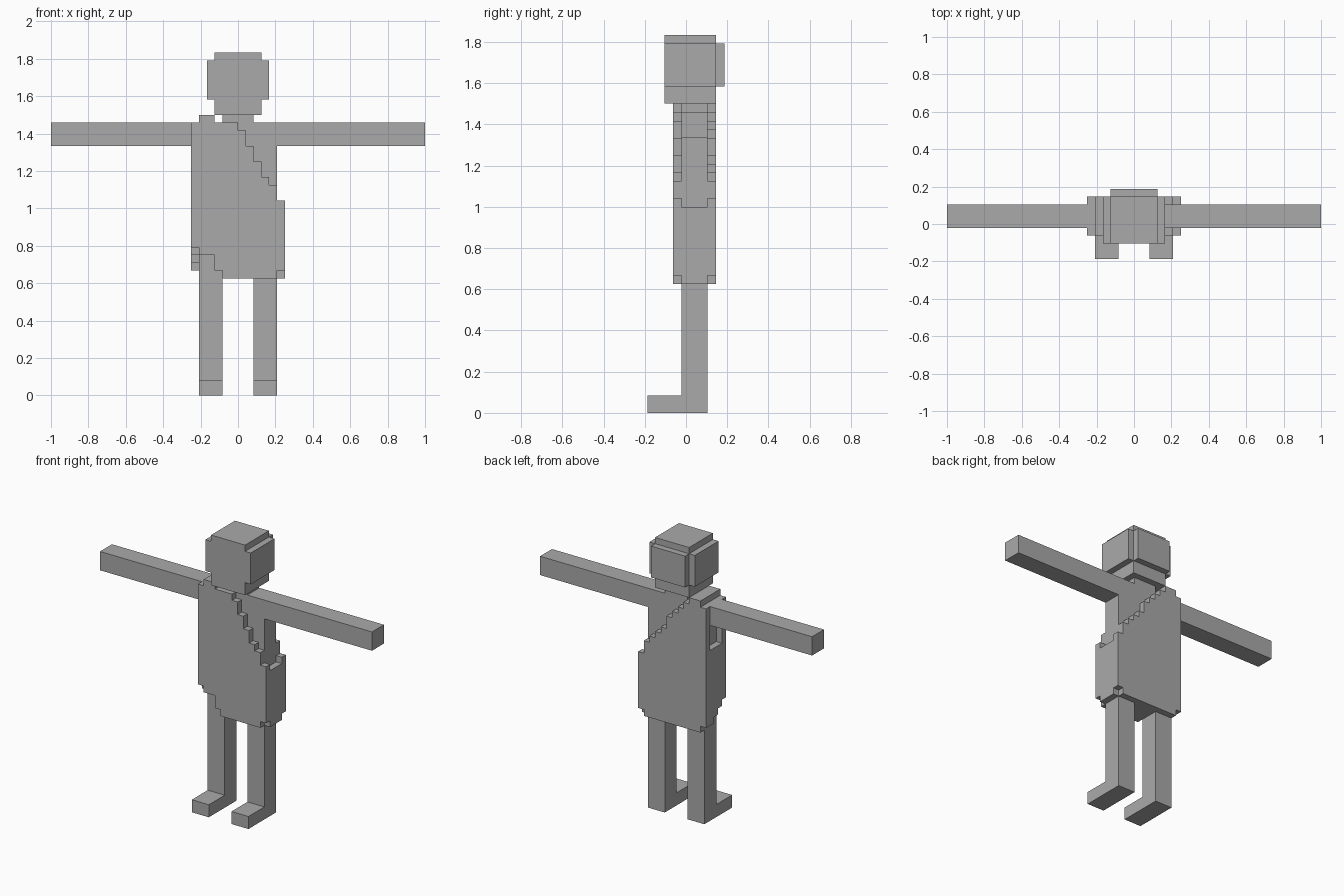
import bpy
import bmesh
from mathutils import Vector

U = 1 / 24      # edge length of one block
Y0 = -4.5       # block offset that centres the depth

cube = bpy.data.objects.get("Cube")
if cube:
    bpy.data.objects.remove(cube, do_unlink=True)

grey = bpy.data.materials.new("plain grey")
grey.use_nodes = True
colour = (0.4, 0.4, 0.4, 1)
grey.diffuse_color = colour
grey.node_tree.nodes["Principled BSDF"].inputs["Base Color"].default_value = colour


def finish(name, bm):
    bmesh.ops.recalc_face_normals(bm, faces=bm.faces)
    mesh = bpy.data.meshes.new(name)
    bm.to_mesh(mesh)
    bm.free()
    mesh.materials.append(grey)
    obj = bpy.data.objects.new(name, mesh)
    bpy.context.collection.objects.link(obj)
    return obj


def box(name, x, y, z):
    """Block from (min, max) ranges counted in block units."""
    bm = bmesh.new()
    bmesh.ops.create_cube(bm, size=1)
    for v in bm.verts:
        pick = [r[1] if c > 0 else r[0] for c, r in zip(v.co, (x, y, z))]
        v.co = Vector((pick[0], pick[1] + Y0, pick[2])) * U
    return finish(name, bm)


def stepped_panel(name, axis, start, bottoms, tops, depth):
    """Extrude a stair-edged outline made of one-block columns along axis."""
    upper, lower = [], []
    for i, (lo, hi) in enumerate(zip(bottoms, tops)):
        a = start + i
        upper += [(a, hi), (a + 1, hi)]
        lower += [(a, lo), (a + 1, lo)]
    outline = []
    for p in upper + lower[::-1]:
        if not outline or outline[-1] != p:
            outline.append(p)
    bm = bmesh.new()
    verts = []
    for a, z in outline:
        x, y = (a, depth[0]) if axis == "x" else (depth[0], a)
        verts.append(bm.verts.new(Vector((x, y + Y0, z)) * U))
    face = bm.faces.new(verts)
    out = bmesh.ops.extrude_face_region(bm, geom=[face])
    thick = (depth[1] - depth[0]) * U
    move = Vector((0, thick, 0)) if axis == "x" else Vector((thick, 0, 0))
    moved = [g for g in out["geom"] if isinstance(g, bmesh.types.BMVert)]
    bmesh.ops.translate(bm, verts=moved, vec=move)
    bmesh.ops.dissolve_limit(bm, angle_limit=0.01, verts=bm.verts, edges=bm.edges)
    return finish(name, bm)


CORE = (4, 7)   # depth shared by torso, arms and legs

# Torso and neck
box("torso", (-5, 5), CORE, (15, 35))
box("neck", (-2, 2), CORE, (35, 36))

# Head with raised cheeks and back
box("head", (-3, 3), (2, 8), (36, 44))
box("head_back", (-3, 3), (8, 9), (38, 43))

# Paired limbs and cheeks
for side, s in (("left", 1), ("right", -1)):
    def span(a, b):
        return tuple(sorted((a * s, b * s)))
    box(side + "_cheek", span(3, 4), (2, 8), (38, 43))
    box(side + "_arm", span(5, 24), CORE, (32, 35))
    box(side + "_leg", span(2, 5), CORE, (0, 15))
    box(side + "_foot", span(2, 5), (0, 4), (0, 2))

# One-shouldered robe, front and back
stepped_panel("robe_front", "x", -6,
              [19, 18, 18, 16] + [15] * 7 + [16],
              [35, 36, 36, 35, 35, 35, 34, 32, 30, 28, 27, 25], (3, 4))
stepped_panel("robe_back", "x", -6,
              [16] + [15] * 10 + [16],
              [35, 36, 36, 35, 34, 33, 32, 30, 29, 28, 27, 25], (7, 8))

# Robe sides and shoulder strap
stepped_panel("robe_right_side", "y", 4, [18, 17, 16], [28] * 3, (-6, -5))
box("robe_left_side", (5, 6), CORE, (15, 24))
box("shoulder_strap", (-5, -3), CORE, (35, 36))
